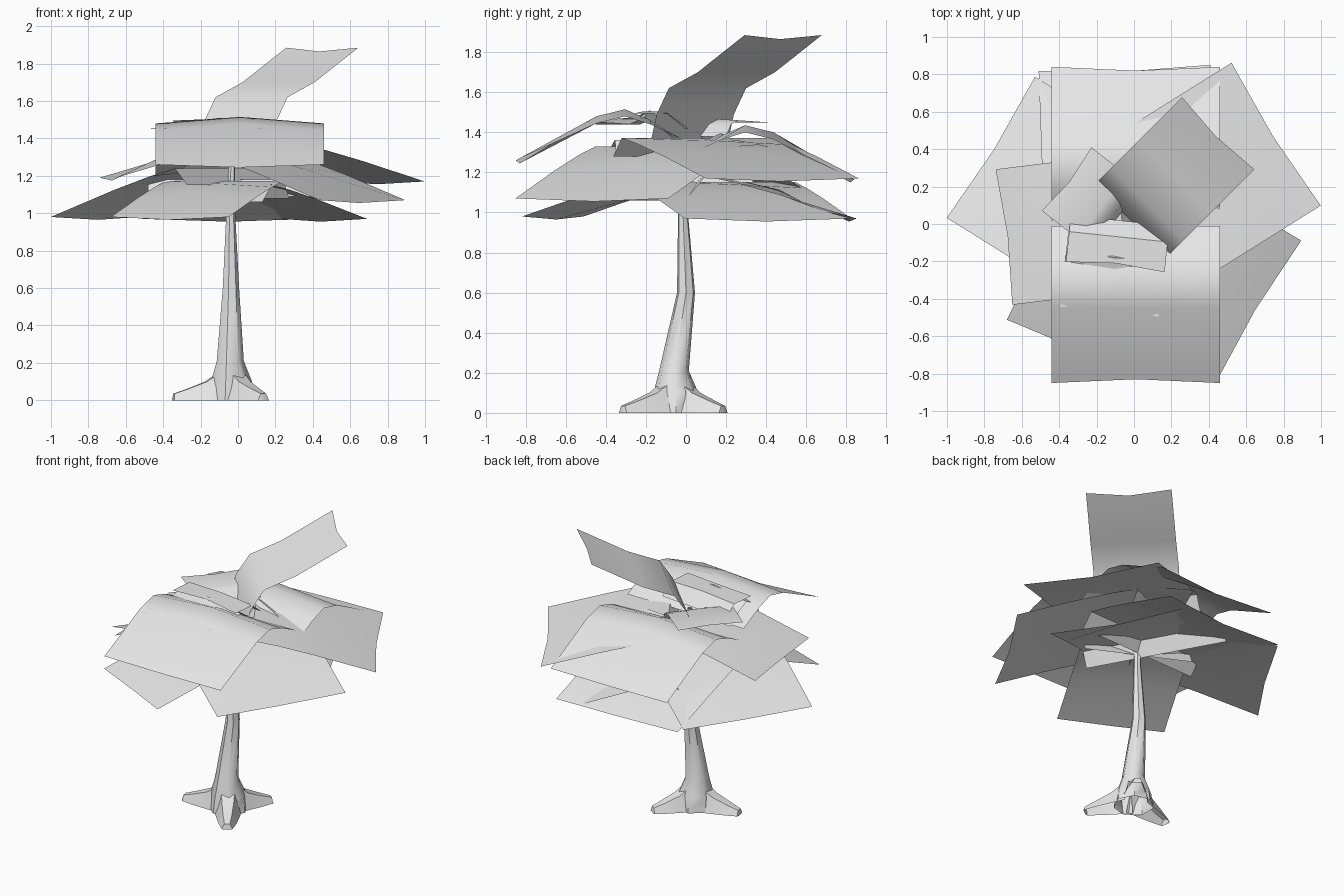
import bpy, bmesh, math
from mathutils import Vector

cube = bpy.data.objects.get("Cube")
if cube:
    bpy.data.objects.remove(cube, do_unlink=True)

grey = bpy.data.materials.new("plain_grey")
grey.use_nodes = True
grey.diffuse_color = (0.8, 0.8, 0.8, 1)
grey.node_tree.nodes["Principled BSDF"].inputs["Base Color"].default_value = (0.8, 0.8, 0.8, 1)


def loft(name, rows, closed=False, angle=40):
    """Skin a list of equally long point rows."""
    bm = bmesh.new()
    rings = [[bm.verts.new(p) for p in row] for row in rows]
    n = len(rings[0])
    for a, b in zip(rings, rings[1:]):
        for i in range(n if closed else n - 1):
            j = (i + 1) % n
            bm.faces.new((a[i], a[j], b[j], b[i]))
    bmesh.ops.recalc_face_normals(bm, faces=bm.faces)
    if not closed and sum(f.normal.z for f in bm.faces) < 0:
        bmesh.ops.reverse_faces(bm, faces=bm.faces)
    mesh = bpy.data.meshes.new(name)
    bm.to_mesh(mesh)
    bm.free()
    mesh.materials.append(grey)
    obj = bpy.data.objects.new(name, mesh)
    bpy.context.collection.objects.link(obj)
    bpy.ops.object.select_all(action="DESELECT")
    obj.select_set(True)
    bpy.context.view_layer.objects.active = obj
    bpy.ops.object.shade_smooth_by_angle(angle=math.radians(angle))


def leaf(name, tip, azimuth, width, length, profile):
    """Folded leaf card; profile holds (share of length, height, centre raise)."""
    a = math.radians(azimuth)
    out = Vector((math.cos(a), math.sin(a), 0))
    side = Vector((-out.y, out.x, 0))
    base = Vector((tip[0], tip[1], 0)) - out * length
    rows = []
    for share, z, lift in profile:
        row = []
        for s in (-1, 0, 1):
            p = base + out * length * share + side * s * width / 2
            p.z = z
            if s == 0:
                p.z += lift
                if share == 1:
                    p -= out * 0.02
            row.append(p)
        rows.append(row)
    loft(name, rows)


def arched(tip_z, rise):
    """Climbs from the tip to a ridge, then dips to the trunk."""
    ridge = tip_z + rise
    return [(0, ridge - 0.12, 0.0), (0.2, ridge - 0.04, 0.02), (0.35, ridge, 0.035),
            (0.52, ridge - 0.035, 0.035), (1, tip_z, -0.015)]


def sloping(tip_z, rise):
    """Climbs nearly to the trunk, with a short steep stem end."""
    return [(0, tip_z + rise - 0.1, 0.0), (0.09, tip_z + rise * 0.96, 0.0),
            (0.28, tip_z + rise * 0.8, 0.02), (0.55, tip_z + rise * 0.52, 0.03),
            (1, tip_z, -0.015)]


# Leaves: name, tip centre, azimuth, width, length, tip height, rise, shape
for name, tip, az, width, length, z, rise, shape in (
    ("front_top_leaf", (0.01, -0.85), -90, 0.90, 0.84, 1.26, 0.22, arched),
    ("back_upper_leaf", (0.01, 0.84), 90, 0.90, 0.84, 1.165, 0.235, arched),
    ("back_lower_leaf", (-0.05, 0.835), 92, 0.92, 0.83, 0.97, 0.22, sloping),
    ("left_back_leaf", (0.76, 0.48), 32, 0.90, 0.87, 1.17, 0.21, sloping),
    ("left_front_leaf", (0.665, -0.47), -31, 0.89, 0.85, 1.07, 0.27, sloping),
    ("left_lower_leaf", (0.46, 0.41), 29, 0.95, 0.64, 0.97, 0.19, sloping),
    ("right_back_leaf", (-0.765, 0.41), 148, 0.89, 0.86, 0.98, 0.27, sloping),
    ("right_upper_leaf", (-0.695, -0.07), 187, 0.73, 0.70, 1.19, 0.18, sloping),
    ("right_front_leaf", (-0.365, -0.665), 244, 0.70, 0.74, 0.98, 0.20, sloping),
    # Small inner leaves
    ("inner_front_leaf", (-0.13, -0.47), 264, 0.53, 0.45, 1.455, 0.02, arched),
    ("inner_back_leaf", (0.14, 0.44), 70, 0.44, 0.44, 1.34, 0.02, arched),
):
    leaf(name, tip, az, width, length, shape(z, rise))

# Young leaves at the crown
leaf("upright_leaf", (0.45, 0.485), 45, 0.545, 0.66,
     [(0, 1.36, 0), (0.06, 1.49, 0), (0.19, 1.62, 0), (0.5, 1.70, 0), (1, 1.885, -0.02)])
leaf("crown_back_leaf", (-0.36, 0.24), 142, 0.43, 0.34,
     [(0, 1.38, 0), (0.12, 1.44, 0), (0.3, 1.46, 0.01), (1, 1.45, 0.0)])
leaf("crown_front_leaf", (-0.10, -0.23), 264, 0.53, 0.25,
     [(0, 1.42, 0), (0.35, 1.495, 0.01), (1, 1.495, 0.01)])

# Trunk: centre x, centre y, height, radius
trunk_rings = []
for x, y, z, r in ((-0.04, -0.05, 0, 0.13), (-0.04, -0.05, 0.1, 0.115),
                   (-0.045, -0.06, 0.21, 0.076), (-0.04, 0, 0.6, 0.046),
                   (-0.04, -0.015, 1.0, 0.025), (-0.03, 0, 1.4, 0.015)):
    trunk_rings.append([(x + r * math.cos(math.tau * i / 7),
                         y + r * math.sin(math.tau * i / 7), z) for i in range(7)])
loft("trunk", trunk_rings, closed=True, angle=50)

# Roots spreading from the trunk foot, open underneath
start = Vector((-0.04, -0.05, 0))
for name, end in (("front_root", (0.14, -0.32)), ("right_root", (-0.35, -0.10)),
                  ("back_root", (0.13, 0.19))):
    span = Vector((*end, 0)) - start
    side = Vector((-span.y, span.x, 0)).normalized()
    rows = []
    for t, w, h in ((0.1, 0.09, 0.17), (0.42, 0.075, 0.10), (0.75, 0.055, 0.06),
                    (0.98, 0.035, 0.035), (1, 0.03, 0)):
        mid = start + span * t
        rows.append([mid - side * w, mid - side * w * 0.5 + Vector((0, 0, h)),
                     mid + side * w * 0.5 + Vector((0, 0, h)), mid + side * w])
    loft(name, rows)
